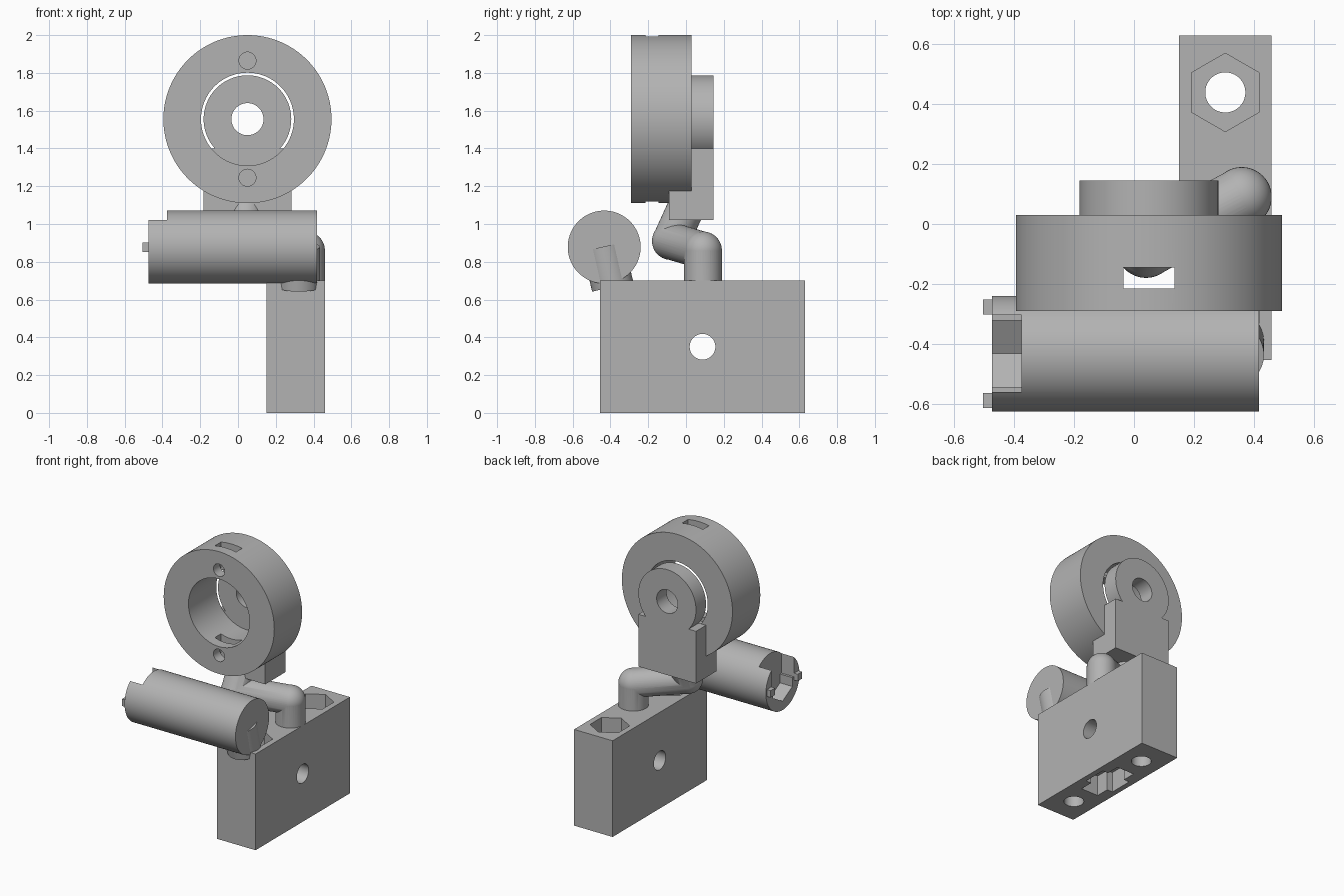
import bpy, math
from mathutils import Vector

if "Cube" in bpy.data.objects:
    bpy.data.objects.remove(bpy.data.objects["Cube"])

grey = bpy.data.materials.new("plain_grey")
grey.diffuse_color = (0.45, 0.45, 0.45, 1)
grey.use_nodes = True
grey.node_tree.nodes["Principled BSDF"].inputs["Base Color"].default_value = grey.diffuse_color


def finish(ob, name):
    ob.name = name
    ob.data.materials.clear()
    ob.data.materials.append(grey)
    return ob


def box(name, x0, x1, y0, y1, z0, z1):
    bpy.ops.mesh.primitive_cube_add(size=1, location=((x0 + x1) / 2, (y0 + y1) / 2, (z0 + z1) / 2))
    ob = bpy.context.object
    ob.scale = (x1 - x0, y1 - y0, z1 - z0)
    bpy.ops.object.transform_apply(location=False, rotation=False, scale=True)
    return finish(ob, name)


def rod(name, a, b, r, sides=64, spin=0.0):
    """Cylinder or prism running from point a to point b."""
    a, b = Vector(a), Vector(b)
    d = b - a
    bpy.ops.mesh.primitive_cylinder_add(vertices=sides, radius=r, depth=d.length, location=(a + b) / 2)
    ob = bpy.context.object
    for v in ob.data.vertices:
        x, y = v.co.x, v.co.y
        v.co.x = x * math.cos(spin) - y * math.sin(spin)
        v.co.y = x * math.sin(spin) + y * math.cos(spin)
    ob.rotation_euler = Vector((0, 0, 1)).rotation_difference(d).to_euler()
    return finish(ob, name)


def ball(name, c, r):
    bpy.ops.mesh.primitive_uv_sphere_add(segments=48, ring_count=24, radius=r, location=c)
    return finish(bpy.context.object, name)


def combine(ob, others, op="DIFFERENCE"):
    bpy.context.view_layer.objects.active = ob
    for o in others:
        m = ob.modifiers.new("bool", "BOOLEAN")
        m.operation, m.solver, m.object = op, "EXACT", o
        bpy.ops.object.modifier_apply(modifier=m.name)
        bpy.data.objects.remove(o)
    return ob


# Mounting block with bolt holes, nut recesses, cross hole and underside pocket
BX, BY = 0.305, 0.0875
block = box("mounting_block", 0.15, 0.46, -0.455, 0.63, 0, 0.70)
cuts = [rod("cut", (0, BY, 0.35), (0.6, BY, 0.35), 0.068)]
for s in (-1, 1):
    y = BY + s * 0.352
    cuts.append(rod("cut", (BX, y, -0.1), (BX, y, 0.8), 0.067))
    cuts.append(rod("cut", (BX, y, 0.58), (BX, y, 0.8), 0.131, 6))
cuts.append(box("cut", 0.235, 0.375, -0.10, 0.275, -0.1, 0.15))
cuts.append(box("cut", 0.19, 0.42, 0.0, 0.175, -0.1, 0.15))
combine(block, cuts)

# Bent arm from block to bracket
p0, p1, p2, p3 = (0.36, 0.09, 0.66), (0.36, 0.09, 0.86), (0.04, -0.08, 0.91), (0.045, 0.02, 1.13)
arm = rod("bent_arm", p0, p1, 0.1)
combine(arm, [ball("elbow", p1, 0.1), rod("link", p1, p2, 0.0985),
              ball("elbow", p2, 0.1), rod("link", p2, p3, 0.0985)], "UNION")

# Large ring with radial slots and pin holes
CX, CZ = 0.05, 1.555
ring = rod("ring", (CX, -0.29, CZ), (CX, 0.03, CZ), 0.445, 128)
cuts = [rod("cut", (CX, -0.4, CZ), (CX, 0.1, CZ), 0.246, 96)]
for s in (-1, 1):
    z0, z1 = sorted((CZ + s * 0.2, CZ + s * 0.5))
    cuts.append(box("cut", CX - 0.085, CX + 0.085, -0.215, -0.145, z0, z1))
    cuts.append(rod("cut", (CX, -0.4, CZ + s * 0.31), (CX, -0.18, CZ + s * 0.31), 0.045, 32))
combine(ring, cuts)

# Bracket behind the ring: round head, plate and foot
bracket = rod("bracket", (CX, 0.03, CZ), (CX, 0.145, CZ), 0.232, 96)
combine(bracket, [box("plate", CX - 0.232, CX + 0.232, 0.03, 0.145, 1.02, 1.40),
                  box("foot", CX - 0.232, CX + 0.232, -0.09, 0.10, 1.02, 1.175)], "UNION")
combine(bracket, [rod("cut", (CX, -0.1, CZ), (CX, 0.3, CZ), 0.085, 48)])

# Barrel with an open hexagonal socket at its left end
MY, MZ = -0.433, 0.878
barrel = rod("barrel", (-0.475, MY, MZ), (0.418, MY, MZ), 0.193, 96)
combine(barrel, [rod("cut", (-0.6, MY, MZ), (-0.375, MY, MZ), 0.1285, 6, math.pi / 2),
                 box("cut", -0.6, -0.375, MY - 0.1285, MY + 0.1285, MZ, 1.2)])

# Small end tabs and the tilted peg under the barrel
for s, side in ((-1, "front"), (1, "back")):
    y = MY + s * 0.156
    box("end_tab_" + side, -0.505, -0.44, y - 0.025, y + 0.025, MZ - 0.025, MZ + 0.025)
peg = rod("tilted_peg", (0.322, -0.437, 0.88), (0.322, -0.388, 0.667), 0.112)

# Smooth curved walls, keep edges sharp
bpy.ops.object.select_all(action="DESELECT")
for ob in bpy.context.scene.objects:
    ob.select_set(True)
bpy.context.view_layer.objects.active = block
bpy.ops.object.shade_smooth_by_angle(angle=math.radians(30))
